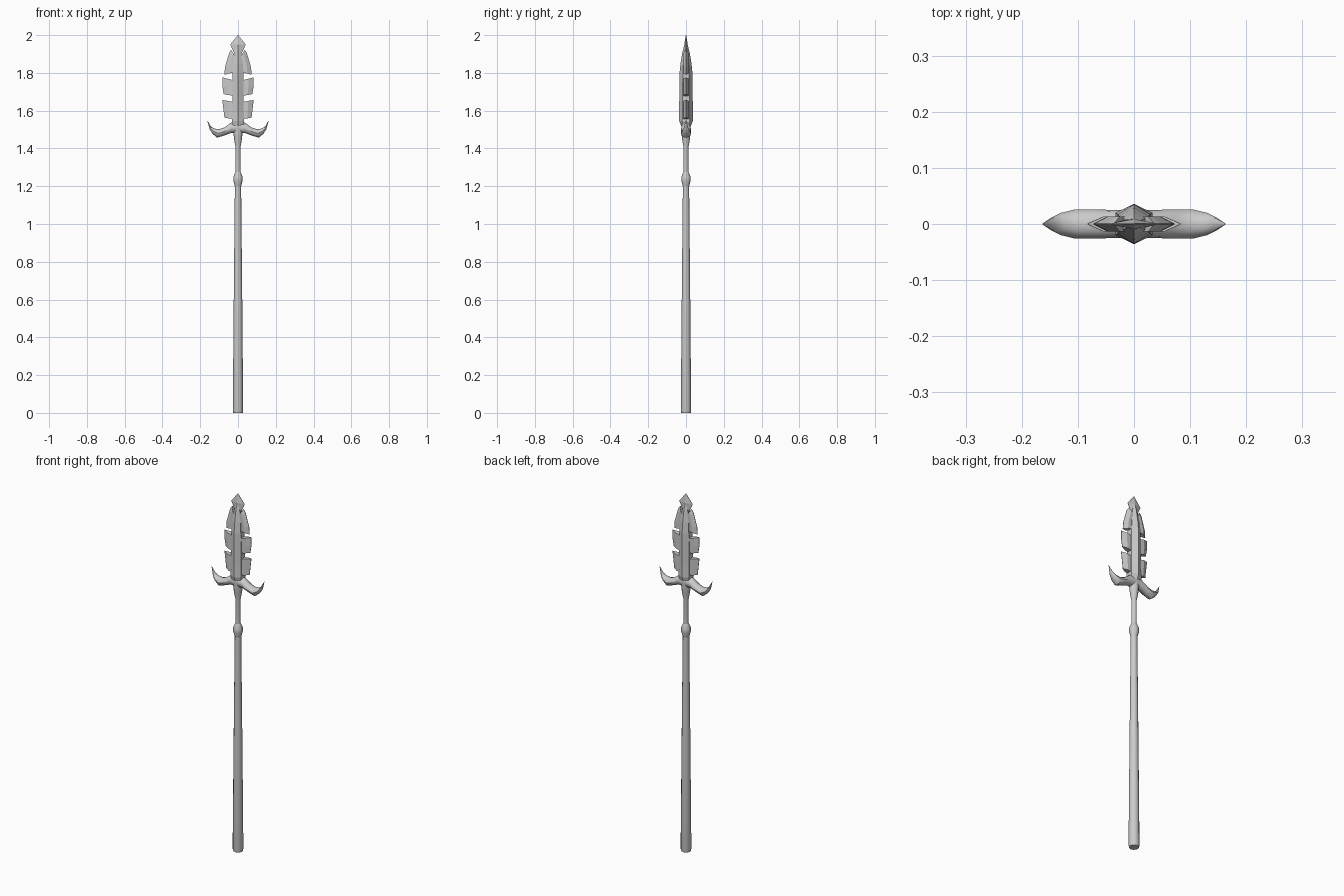
import bpy, math

if "Cube" in bpy.data.objects:
    bpy.data.objects.remove(bpy.data.objects["Cube"])


def loft(name, rings, smooth=False):
    """Skin a list of equal-length point rings and cap both ends."""
    n = len(rings[0])
    verts = [p for r in rings for p in r]
    faces = [tuple(range(n)), tuple(range(len(verts) - n, len(verts)))]
    for i in range(len(rings) - 1):
        for j in range(n):
            k = (j + 1) % n
            faces.append((i * n + j, i * n + k, (i + 1) * n + k, (i + 1) * n + j))
    me = bpy.data.meshes.new(name)
    me.from_pydata(verts, [], faces)
    ob = bpy.data.objects.new(name, me)
    bpy.context.collection.objects.link(ob)
    bpy.context.view_layer.objects.active = ob
    bpy.ops.object.select_all(action='DESELECT')
    ob.select_set(True)
    bpy.ops.object.mode_set(mode='EDIT')
    bpy.ops.mesh.select_all(action='SELECT')
    bpy.ops.mesh.normals_make_consistent(inside=False)
    bpy.ops.object.mode_set(mode='OBJECT')
    if smooth:
        bpy.ops.object.shade_smooth_by_angle(angle=math.radians(35))
    return ob


def turned(name, profile, sides=12):
    """Round part from (radius, z) pairs."""
    a = [2 * math.pi * i / sides for i in range(sides)]
    return loft(name, [[(r * math.cos(t), r * math.sin(t), z) for t in a]
                       for r, z in profile], True)


# Shaft, collar and neck
turned("shaft", [(.025, 0), (.0275, .012), (.0225, .6), (.0165, 1.21)])
turned("collar", [(.0165, 1.20), (.025, 1.23), (.025, 1.25), (.0135, 1.275)])
turned("neck", [(.0135, 1.26), (.0135, 1.41), (.021, 1.45), (.025, 1.49), (.025, 1.53)])

# Curved guard horns: lower point, upper point, half depth
horn = [((.035, 1.482), (.035, 1.538), .025),
        ((.075, 1.468), (.070, 1.512), .026),
        ((.110, 1.457), (.100, 1.502), .026),
        ((.135, 1.478), (.125, 1.505), .020),
        ((.150, 1.502), (.143, 1.516), .012),
        ((.163, 1.548), (.1625, 1.549), .001)]


def horn_ring(sec, s):
    (x0, z0), (x1, z1), ry = sec
    ring = []
    for i in range(12):
        t = 2 * math.pi * i / 12
        u = (1 + math.cos(t)) / 2
        ring.append((s * (x0 + (x1 - x0) * u), ry * math.sin(t), z0 + (z1 - z0) * u))
    return ring


loft("guard", [horn_ring(h, -1) for h in reversed(horn)]
     + [horn_ring(((0, 1.478), (0, 1.542), .025), 1)]
     + [horn_ring(h, 1) for h in horn], True)

# Ridged blade spine: z, half width, ridge depth, edge depth
spine = [(1.515, .030, .024, .018), (1.545, .033, .036, .020), (1.60, .030, .036, .018),
         (1.79, .029, .035, .017), (1.85, .026, .029, .014), (1.91, .017, .019, .009),
         (1.975, .001, .002, .001)]
loft("blade_spine", [[(0, -r, z), (w, -e, z), (w, e, z), (0, r, z), (-w, e, z), (-w, -e, z)]
                     for z, w, r, e in spine])


# Side teeth: matching inner and outer outline points (x, z), bevelled to an edge
def tooth(name, inner, outer, s, d=.013):
    rings = []
    for (xi, zi), (xo, zo) in zip(inner, outer):
        xm, zm = xi + (xo - xi) * .62, zi + (zo - zi) * .62
        rings.append([(s * xi, -d, zi), (s * xm, -d, zm), (s * xo, -.001, zo),
                      (s * xo, .001, zo), (s * xm, d, zm), (s * xi, d, zi)])
    loft(name, rings)


teeth = {
    "lower": ([(.01, 1.553), (.01, 1.643)], [(.072, 1.563), (.083, 1.657)]),
    "middle": ([(.01, 1.675), (.01, 1.72), (.01, 1.757)],
               [(.076, 1.688), (.083, 1.73), (.082, 1.776)]),
    "upper": ([(.01, 1.807), (.01, 1.83), (.01, 1.86), (.012, 1.88)],
              [(.072, 1.79), (.069, 1.83), (.047, 1.905), (.035, 1.922)]),
}
for side, s in (("left", -1), ("right", 1)):
    for key, (inner, outer) in teeth.items():
        tooth(f"{key}_tooth_{side}", inner, outer, s)

# Diamond point at the top
tip = [(1.87, .010, .012), (1.905, .020, .011), (1.95, .041, .009), (2.0, .001, .001)]
loft("blade_tip", [[(0, -d, z), (w, -.001, z), (w, .001, z), (0, d, z),
                    (-w, .001, z), (-w, -.001, z)] for z, w, d in tip])
